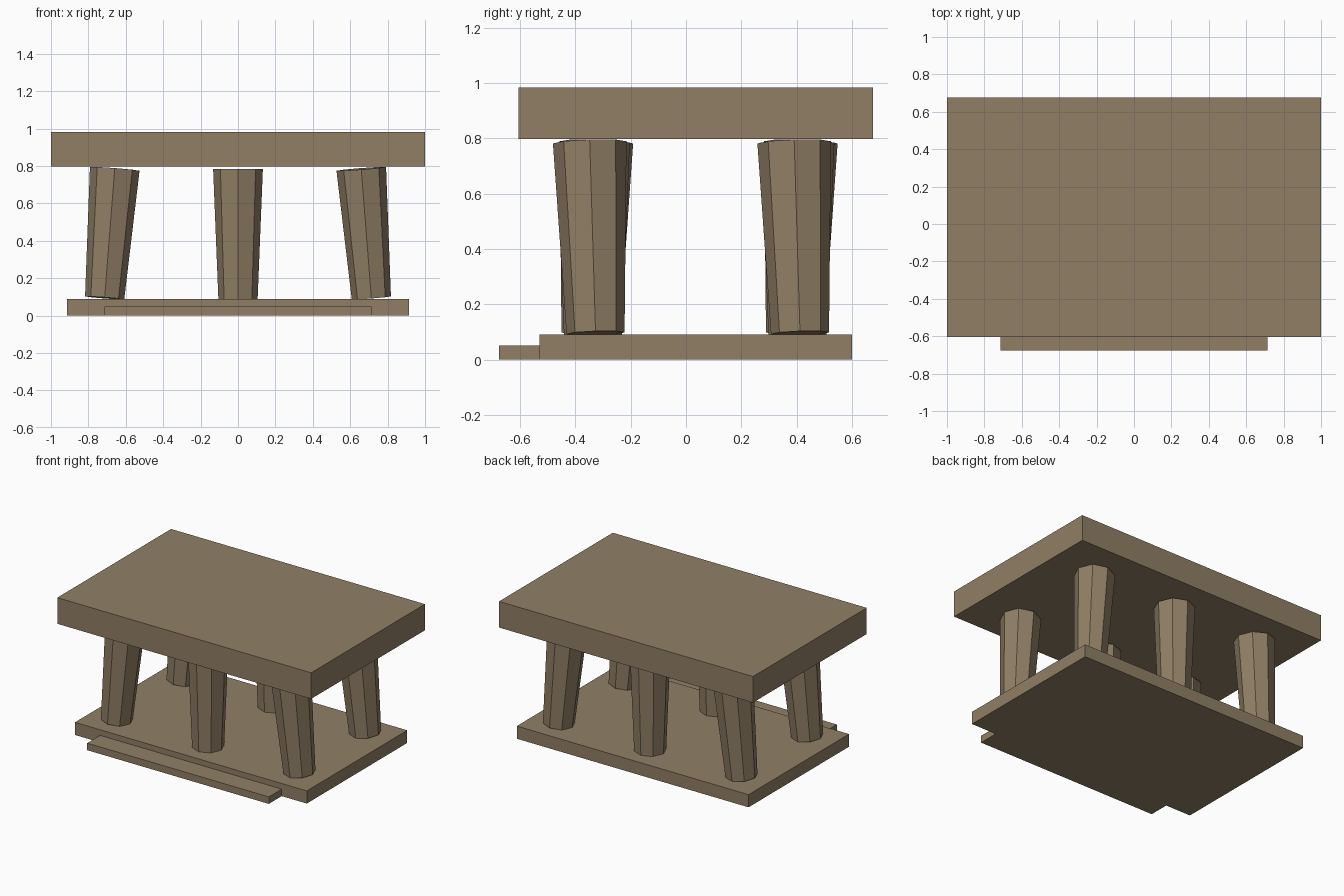
import bpy, bmesh, math
from mathutils import Vector, Matrix

if "Cube" in bpy.data.objects:
    bpy.data.objects.remove(bpy.data.objects["Cube"])

stone = bpy.data.materials.new("brown stone")
stone.diffuse_color = (0.28, 0.212, 0.13, 1)
stone.use_nodes = True
stone.node_tree.nodes["Principled BSDF"].inputs["Base Color"].default_value = stone.diffuse_color


def finish(name, bm):
    bmesh.ops.recalc_face_normals(bm, faces=bm.faces[:])
    me = bpy.data.meshes.new(name)
    bm.to_mesh(me)
    bm.free()
    me.materials.append(stone)
    ob = bpy.data.objects.new(name, me)
    bpy.context.collection.objects.link(ob)
    return ob


def slab(name, half_x, y0, y1, z0, z1):
    bm = bmesh.new()
    m = Matrix.Translation((0, (y0 + y1) / 2, (z0 + z1) / 2)) @ \
        Matrix.Diagonal((2 * half_x, y1 - y0, z1 - z0, 1))
    bmesh.ops.create_cube(bm, size=1, matrix=m)
    return finish(name, bm)


def column(name, bottom, top):
    # eight-sided taper, wider at the top, leaning along bottom -> top
    a, b = Vector(bottom), Vector(top)
    axis = b - a
    lean = Vector((0, 0, 1)).rotation_difference(axis).to_matrix().to_4x4()
    bm = bmesh.new()
    bmesh.ops.create_cone(bm, cap_ends=True, segments=8, radius1=0.105,
                          radius2=0.133, depth=axis.length,
                          matrix=Matrix.Translation((a + b) / 2) @ lean)
    return finish(name, bm)


# Roof, floor and entrance step
slab("roof_slab", 1.0, -0.605, 0.675, 0.797, 0.983)
slab("floor_slab", 0.913, -0.53, 0.60, 0.0, 0.09)
slab("front_step", 0.715, -0.675, -0.53, 0.0, 0.05)

# Two rows of three columns; the outer ones lean inward
for row, y in (("front", -0.336), ("back", 0.403)):
    column(row + "_middle_column", (0, y, 0.09), (0, y, 0.785))
    for side, s in (("left", -1), ("right", 1)):
        column(f"{row}_{side}_column",
               (s * 0.713, y + s * 0.009, 0.095),
               (s * 0.659, y - s * 0.012, 0.785))
